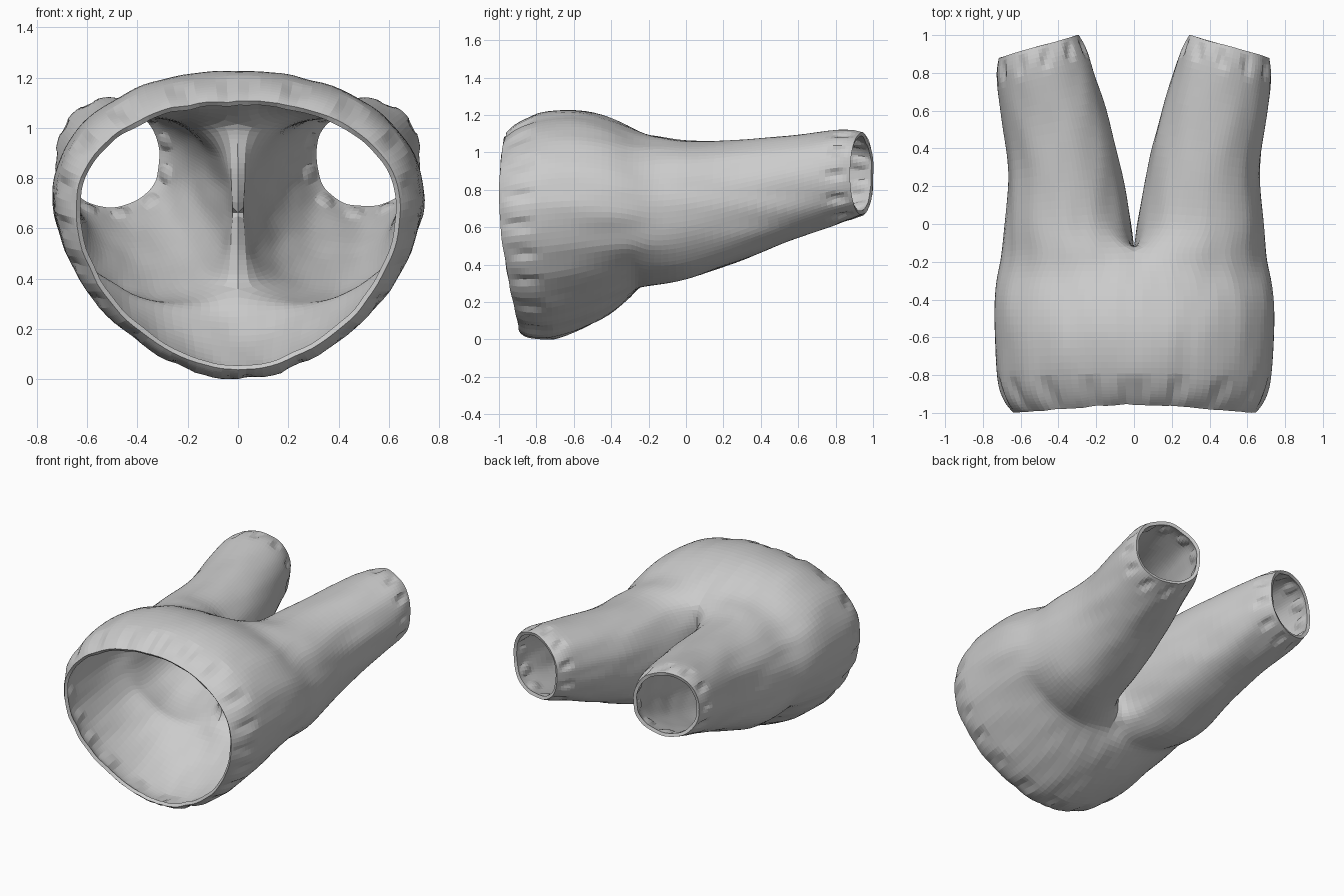
import bpy, math
from mathutils import Vector, noise

if "Cube" in bpy.data.objects:
    bpy.data.objects.remove(bpy.data.objects["Cube"])

OUT, INN = 15, 7          # ring points on the outer side / on the inner leg side
HALF = 125                # outer side of a leg spans +-125 degrees


def spow(v, p):
    return math.copysign(abs(v) ** p, v)


def trunk_ring(y, w, top, mid, bot, n, shear):
    """Half outline from top centre, round the hip, to bottom centre."""
    pts = []
    for i in range(OUT):
        t = math.radians(90 - 180 * i / (OUT - 1))
        c, s = max(0, math.cos(t)), math.sin(t)
        if i in (0, OUT - 1):
            c = 0
        p = 2 / (n if s < 0 else 2.15)
        z = mid + (top - mid if s > 0 else mid - bot) * spow(s, p)
        lean = 0.35 * s ** 4 if s > 0 else abs(s) ** 1.5
        pts.append((w * c ** p, y + shear * lean, z))
    return pts


def leg_angles():
    outer = [HALF - 2 * HALF * i / (OUT - 1) for i in range(OUT)]
    gap = 360 - 2 * HALF
    inner = [-HALF - gap * (i + 1) / (INN + 1) for i in range(INN)]
    return [math.radians(a) for a in outer + inner]


def leg_ring(y, xin, xout, top, bot, tilt):
    xc, hw, zc, hh = (xin + xout) / 2, (xout - xin) / 2, (top + bot) / 2, (top - bot) / 2
    return [(xc + hw * spow(math.cos(a), 0.93),
             y - tilt * hw * math.cos(a),
             zc + hh * spow(math.sin(a), 0.93)) for a in leg_angles()]


def crotch_ring():
    """Ring where trunk becomes leg; the inner points lie on the centre plane."""
    k = -math.cos(math.radians(HALF))
    up, down = 0.425, 0.395
    hw = 0.71 / (1 + k)
    pts = []
    for i, a in enumerate(leg_angles()):
        s = math.sin(a)
        x, z = hw * (k + math.cos(a)), 0.68 + (up if s > 0 else down) * s
        if i == 0 or i >= OUT - 1:
            x = 0
        if i >= OUT:
            e = math.sin(math.radians(HALF))
            z = 0.68 - down * e + (up + down) * e * (i - OUT + 1) / (INN + 1)
        pts.append((x, -0.195 + 0.04 * (z - 0.68) / 0.39, z))
    return pts


# Half garment: trunk outlines, crotch, then leg rings
trunk = [trunk_ring(*s) for s in (
    (-0.997, 0.65, 1.12, 0.68, 0.04, 1.85, 0.11),
    (-0.95, 0.695, 1.16, 0.69, 0.01, 1.8, 0.09),
    (-0.87, 0.73, 1.20, 0.70, -0.003, 1.78, 0.07),
    (-0.75, 0.738, 1.235, 0.71, -0.005, 1.75, 0.03),
    (-0.57, 0.745, 1.245, 0.72, 0.045, 1.75, 0),
    (-0.41, 0.748, 1.205, 0.72, 0.13, 1.8, 0),
    (-0.28, 0.73, 1.145, 0.70, 0.24, 2.0, 0))]
legs = [crotch_ring()] + [leg_ring(*s) for s in (
    (-0.04, 0.006, 0.695, 1.075, 0.31, 0.04),
    (0.12, 0.035, 0.678, 1.072, 0.36, 0.09),
    (0.32, 0.08, 0.662, 1.083, 0.435, 0.15),
    (0.54, 0.145, 0.69, 1.10, 0.525, 0.22),
    (0.76, 0.215, 0.725, 1.125, 0.605, 0.28),
    (0.87, 0.25, 0.74, 1.135, 0.64, 0.29),
    (0.94, 0.29, 0.725, 1.115, 0.67, 0.29))]

verts, faces, starts = [], [], []
for ring in trunk + legs:
    starts.append(len(verts))
    verts += ring
for r in range(len(starts) - 1):
    a, b = starts[r], starts[r + 1]
    total = OUT + INN
    if r < len(trunk):
        faces += [(a + i, a + i + 1, b + i + 1, b + i) for i in range(OUT - 1)]
    else:
        faces += [(a + i, a + (i + 1) % total, b + (i + 1) % total, b + i) for i in range(total)]

mesh = bpy.data.meshes.new("trousers")
mesh.from_pydata(verts, [], faces)
obj = bpy.data.objects.new("trousers", mesh)
bpy.context.collection.objects.link(obj)
bpy.context.view_layer.objects.active = obj
obj.select_set(True)

# Mirror to the other leg and refine
mirror = obj.modifiers.new("mirror", "MIRROR")
mirror.merge_threshold = 0.0005
sub = obj.modifiers.new("smooth", "SUBSURF")
sub.levels = sub.render_levels = 2
for name in ("mirror", "smooth"):
    bpy.ops.object.modifier_apply(modifier=name)


def band(v, lo, hi):
    """1 inside a strip, fading to 0 at its borders."""
    t = (v - lo) / (hi - lo)
    return math.sin(math.pi * t) if 0 < t < 1 else 0


# Cloth wrinkles and gathered hems
normals = [v.normal.copy() for v in obj.data.vertices]
for v, n in zip(obj.data.vertices, normals):
    x, y, z = v.co
    d = 0.008 * noise.noise(Vector((x * 9, y * 3, z * 9)))
    waist = y - 0.15 * max(0, 0.6 - z)
    a = math.atan2(z - 0.62, abs(x))
    d -= 0.016 * band(waist, -0.985, -0.80) * max(0, math.cos(22 * a + 2 * math.sin(3 * a)))
    cuff = y + 0.29 * (abs(x) - 0.5)
    b = math.atan2(z - 0.89, abs(x) - 0.5)
    d -= 0.016 * band(cuff, 0.80, 0.93) * max(0, math.cos(11 * b))
    v.co += n * d

# Cloth thickness
shell = obj.modifiers.new("thickness", "SOLIDIFY")
shell.thickness = 0.022
shell.offset = -1
bpy.ops.object.modifier_apply(modifier="thickness")
low = min(v.co.z for v in obj.data.vertices)
for v in obj.data.vertices:
    v.co.z -= low
# The cloth is faceted
bpy.ops.object.shade_flat()
